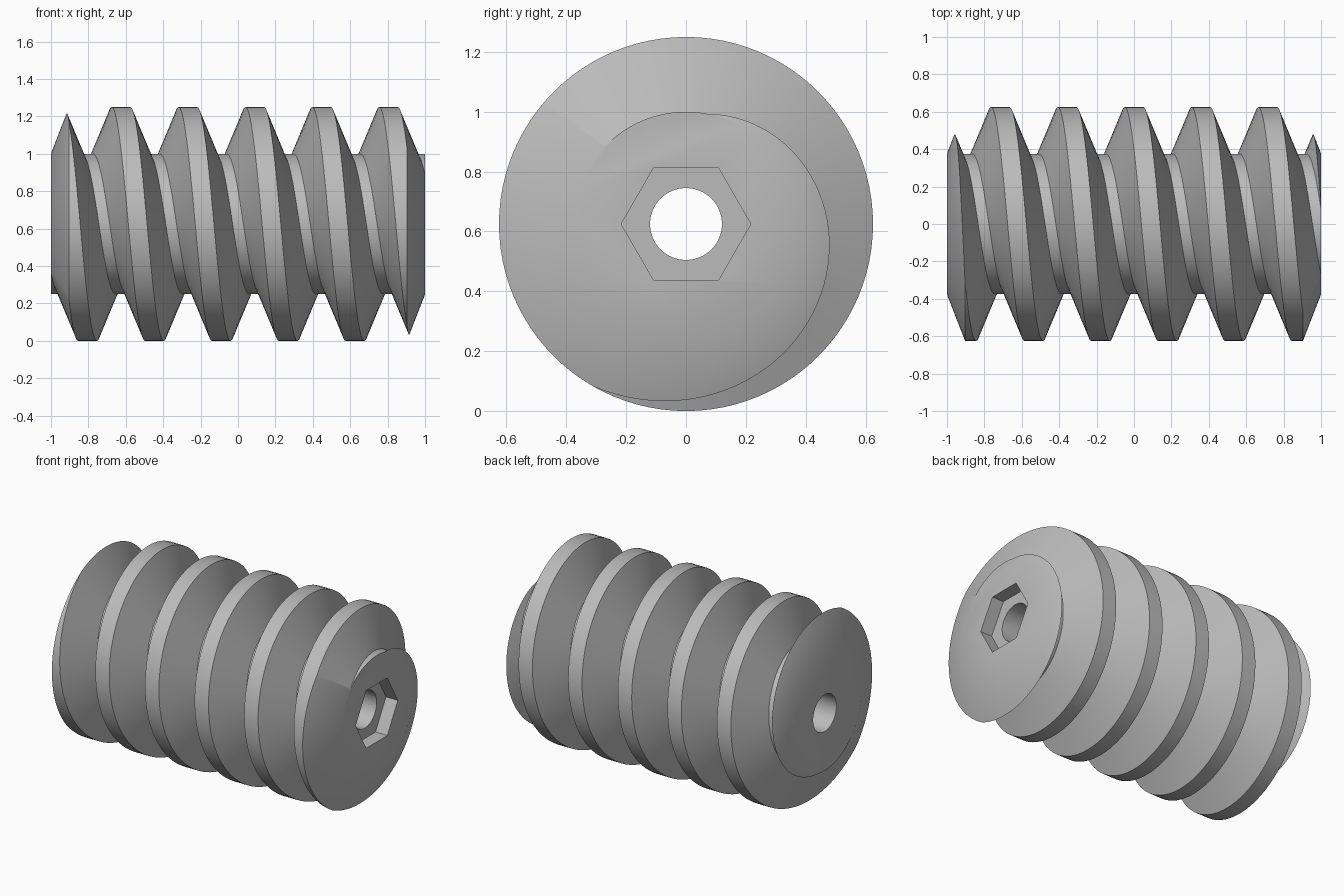
import bpy, bmesh
from math import pi, sin, cos, floor, radians
from mathutils import Matrix

cube = bpy.data.objects.get("Cube")
if cube:
    bpy.data.objects.remove(cube, do_unlink=True)

CREST, ROOT, AXIS_Z = 0.625, 0.375, 0.625
PITCH, FLANK, CREST_W = 0.3575, 0.1, 0.1
STEPS, TURNS = 96, 9
BORE, HEX_R, HEX_DEPTH = 0.12, 0.2165, 0.085

steel = bpy.data.materials.new("Grey steel")
steel.use_nodes = True
grey = (0.5, 0.5, 0.5, 1)
steel.diffuse_color = grey
steel.node_tree.nodes["Principled BSDF"].inputs["Base Color"].default_value = grey


def make_object(name, bm):
    bmesh.ops.recalc_face_normals(bm, faces=bm.faces)
    mesh = bpy.data.meshes.new(name)
    bm.to_mesh(mesh)
    bm.free()
    mesh.materials.append(steel)
    obj = bpy.data.objects.new(name, mesh)
    bpy.context.collection.objects.link(obj)
    return obj


def point(x, r, a):
    return (x, r * cos(a), AXIS_Z + r * sin(a))


def prism(name, sides, radius, x0, x1):
    bm = bmesh.new()
    bmesh.ops.create_cone(bm, cap_ends=True, segments=sides, radius1=radius,
                          radius2=radius, depth=x1 - x0)
    # turn the axis to x, with a corner pointing along y
    spin = Matrix.Rotation(pi / 2, 4, 'Y') @ Matrix.Rotation(pi / 2, 4, 'Z')
    bmesh.ops.transform(bm, matrix=spin, verts=bm.verts)
    corner = max(bm.verts, key=lambda v: v.co.y).co
    if sides == 6 and corner.y < radius * 0.95:
        bmesh.ops.rotate(bm, matrix=Matrix.Rotation(pi / 6, 3, 'X'), verts=bm.verts)
    bmesh.ops.translate(bm, vec=((x0 + x1) / 2, 0, AXIS_Z), verts=bm.verts)
    return make_object(name, bm)


# Overlong threaded rod: one trapezoid profile swept along a helix
half = CREST_W / 2
profile = [(-half - FLANK, ROOT), (-half, CREST), (half, CREST), (half + FLANK, ROOT)]
bm = bmesh.new()
total = STEPS * TURNS
rows = []
for i in range(total + STEPS + 1):
    turn = i / STEPS - (TURNS + 1) / 2
    count = 4 if i <= total else 1
    rows.append([bm.verts.new(point(x + PITCH * turn, r, 2 * pi * turn))
                 for x, r in profile[:count]])
for i in range(total):
    here = rows[i] + [rows[i + STEPS][0]]
    there = rows[i + 1] + [rows[i + 1 + STEPS][0]]
    for k in range(4):
        bm.faces.new((here[k], here[k + 1], there[k + 1], there[k]))
for start in (0, total):
    loop = rows[start] + [rows[start + k][0] for k in range(STEPS, 0, -1)]
    hub = bm.verts.new((loop[0].co.x + PITCH / 2, 0, AXIS_Z))
    for k, v in enumerate(loop):
        bm.faces.new((v, loop[(k + 1) % len(loop)], hub))
worm = make_object("worm_screw", bm)

# Blank with coned ends that trims the rod to length
bm = bmesh.new()
rings = []
for x, r in ((-1, 0.377), (-0.87, 0.711), (0.87, 0.711), (1, 0.377)):
    rings.append([bm.verts.new(point(x, r, 2 * pi * (k + 0.5) / STEPS)) for k in range(STEPS)])
for a, b in zip(rings, rings[1:]):
    for k in range(STEPS):
        n = (k + 1) % STEPS
        bm.faces.new((a[k], a[n], b[n], b[k]))
bm.faces.new(rings[0])
bm.faces.new(rings[-1])
blank = make_object("end_trim_cutter", bm)

# Through bore and hexagonal key socket
bore = prism("bore_cutter", 64, BORE, -1.2, 1.2)
socket = prism("hex_socket_cutter", 6, HEX_R, 1 - HEX_DEPTH, 1.2)

for cutter, mode in ((blank, 'INTERSECT'), (bore, 'DIFFERENCE'), (socket, 'DIFFERENCE')):
    cutter.hide_render = True
    mod = worm.modifiers.new(cutter.name, 'BOOLEAN')
    mod.object = cutter
    mod.operation = mode
    mod.solver = 'EXACT'

# Bake the cuts, then remove the cutters
bpy.context.view_layer.update()
graph = bpy.context.evaluated_depsgraph_get()
baked = bpy.data.meshes.new_from_object(worm.evaluated_get(graph))
worm.modifiers.clear()
worm.data = baked
baked.materials.clear()
baked.materials.append(steel)
for cutter in (blank, bore, socket):
    bpy.data.objects.remove(cutter, do_unlink=True)

bpy.ops.object.select_all(action='DESELECT')
worm.select_set(True)
bpy.context.view_layer.objects.active = worm
bpy.ops.object.shade_smooth_by_angle(angle=radians(30))
